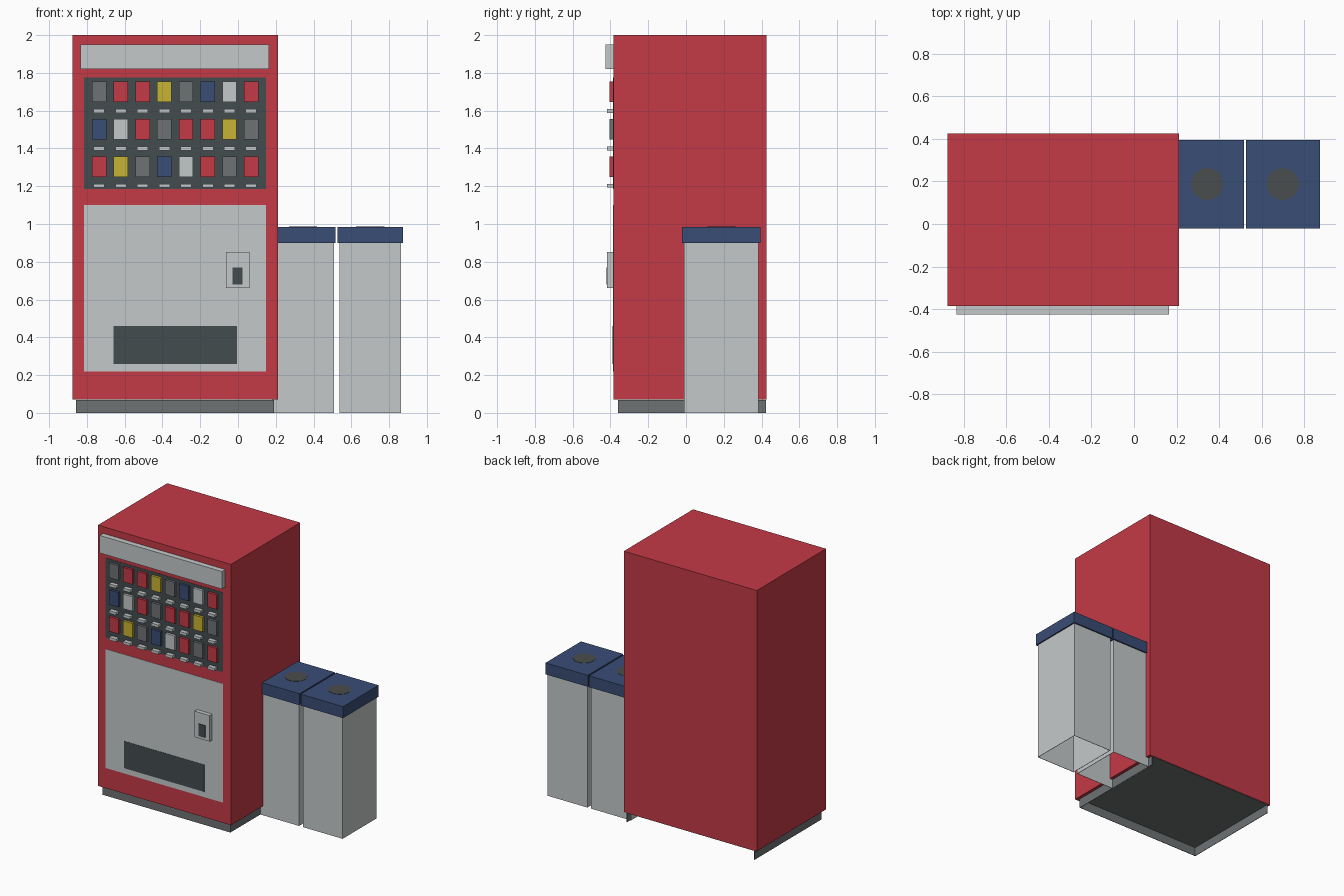
import bpy
import bmesh
from mathutils import Vector

cube = bpy.data.objects.get("Cube")
if cube:
    bpy.data.objects.remove(cube, do_unlink=True)


def material(name, hex_colour):
    """Flat material from an sRGB hex string, stored as linear values."""
    def linear(c):
        return c / 12.92 if c <= 0.04045 else ((c + 0.055) / 1.055) ** 2.4
    rgb = [linear(v / 255) for v in bytes.fromhex(hex_colour)]
    mat = bpy.data.materials.new(name)
    mat.use_nodes = True
    mat.diffuse_color = (*rgb, 1)
    bsdf = mat.node_tree.nodes["Principled BSDF"]
    bsdf.inputs["Base Color"].default_value = (*rgb, 1)
    bsdf.inputs["Roughness"].default_value = 0.8
    return mat


RED = material("red", "C43A46")
LIGHT = material("light_grey", "C5C9CA")
DARK = material("dark_grey", "444C4F")
MID = material("mid_grey", "6E7274")
BLUE = material("blue", "3A4D76")
YELLOW = material("yellow", "C9B433")
OLIVE = material("opening_grey", "4A4D4D")


def finish(name, bm, mat):
    mesh = bpy.data.meshes.new(name)
    bm.to_mesh(mesh)
    bm.free()
    mesh.materials.append(mat)
    obj = bpy.data.objects.new(name, mesh)
    bpy.context.collection.objects.link(obj)
    return obj


def box(name, x, y, z, mat, open_sides=()):
    """Box from (min, max) ranges; faces along open_sides are removed."""
    bm = bmesh.new()
    bmesh.ops.create_cube(bm, size=1)
    for v in bm.verts:
        v.co = Vector([r[0] if c < 0 else r[1] for c, r in zip(v.co, (x, y, z))])
    bm.normal_update()
    gone = [f for f in bm.faces
            if any(f.normal.dot(Vector(s)) > 0.9 for s in open_sides)]
    bmesh.ops.delete(bm, geom=gone, context="FACES")
    obj = finish(name, bm, mat)
    if open_sides:
        shell = obj.modifiers.new("Shell", "SOLIDIFY")
        shell.thickness = 0.004
        shell.offset = -1
    return obj


def disc(name, x, y, z, radius, mat):
    bm = bmesh.new()
    bmesh.ops.create_cone(bm, cap_ends=True, segments=32, radius1=radius,
                          radius2=radius, depth=0.004)
    obj = finish(name, bm, mat)
    obj.location = (x, y, z)
    return obj


FRONT = -0.385
DOWN, BACK, UP = (0, 0, -1), (0, 1, 0), (0, 0, 1)


def front_part(name, x, z, depth, mat):
    """Part standing proud of the cabinet front by depth."""
    return box(name, x, (FRONT - depth, FRONT + 0.001), z, mat)


# Cabinet and its hollow plinth, open below and behind
box("cabinet", (-0.877, 0.212), (FRONT, 0.425), (0.07, 2.0), RED)
box("plinth", (-0.857, 0.19), (-0.36, 0.423), (0, 0.069), MID, (DOWN, BACK))

# Front panels and header
front_part("header_sign", (-0.835, 0.165), (1.82, 1.95), 0.04, LIGHT)
front_part("display_panel", (-0.815, 0.147), (1.185, 1.775), 0.002, DARK)
front_part("lower_panel", (-0.815, 0.147), (0.22, 1.10), 0.002, LIGHT)
front_part("delivery_slot", (-0.66, -0.005), (0.26, 0.46), 0.004, DARK)
front_part("coin_box", (-0.064, 0.06), (0.66, 0.853), 0.032, LIGHT)
front_part("coin_slot", (-0.028, 0.024), (0.68, 0.77), 0.037, DARK)

# Three rows of sample drinks with a button below each
colours = {"r": RED, "w": LIGHT, "m": MID, "b": BLUE, "y": YELLOW}
for row, pattern in enumerate(("mrrymbwr", "bwrmrrym", "rymbwrmr")):
    z = 1.70 - 0.198 * row
    for col, key in enumerate(pattern):
        x = -0.735 + 0.115 * col
        tag = f"{row + 1}_{col + 1}"
        front_part(f"drink_{tag}", (x - 0.038, x + 0.038),
                   (z - 0.054, z + 0.054), 0.02, colours[key])
        front_part(f"button_{tag}", (x - 0.029, x + 0.029),
                   (z - 0.112, z - 0.092), 0.032, LIGHT)

# Two bins with hollow bodies, lids and round openings
for side, x in (("inner", 0.344), ("outer", 0.701)):
    box(f"{side}_bin", (x - 0.163, x + 0.163), (-0.01, 0.385), (0, 0.9),
        LIGHT, (DOWN, UP))
    box(f"{side}_bin_lid", (x - 0.173, x + 0.173), (-0.02, 0.395),
        (0.9, 0.985), BLUE)
    disc(f"{side}_bin_opening", x, 0.188, 0.985, 0.075, OLIVE)
